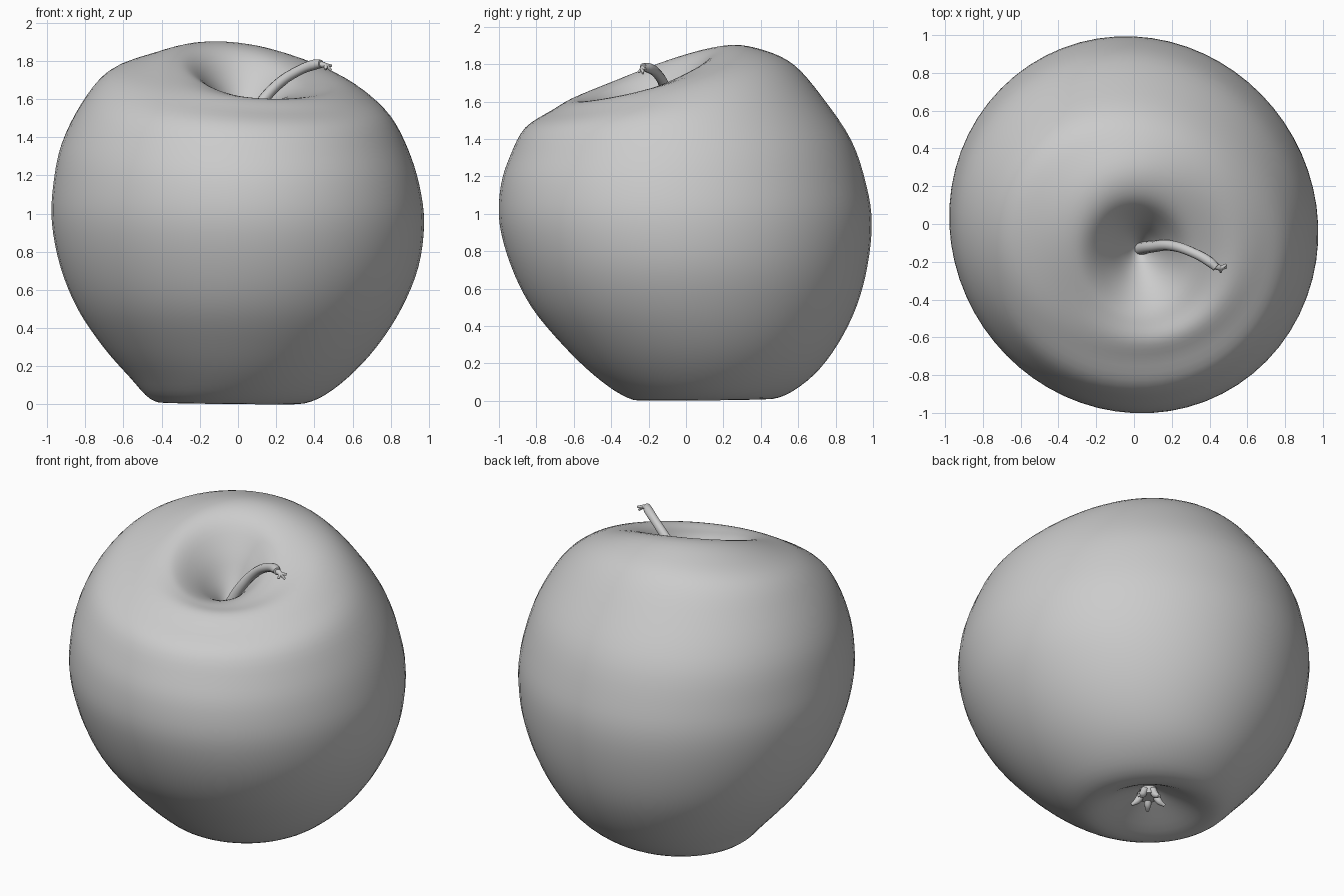
import bpy, bmesh
from math import sin, cos, tau

if "Cube" in bpy.data.objects:
    bpy.data.objects.remove(bpy.data.objects["Cube"])

SEGS, STEPS = 64, 4

# Apple rings, stem hollow to base hollow:
# right x, left x, back y, front y, height, height tilt along x, tilt along y
RINGS = [
    (.04, .02, -.12, -.14, 1.43, 0, 0),
    (.07, -.01, -.09, -.18, 1.46, 0, .01),
    (.12, -.06, -.04, -.25, 1.53, -.01, .03),
    (.20, -.14, .03, -.35, 1.63, -.03, .07),
    (.30, -.24, .13, -.45, 1.72, -.05, .12),
    (.42, -.34, .27, -.53, 1.75, -.06, .14),
    (.55, -.50, .43, -.62, 1.735, -.05, .13),
    (.68, -.69, .58, -.72, 1.67, -.05, .12),
    (.80, -.82, .73, -.86, 1.54, -.03, .08),
    (.89, -.925, .885, -.94, 1.35, -.01, .04),
    (.95, -.968, .965, -.99, 1.15),
    (.975, -.975, .993, -.997, .95),
    (.945, -.93, .97, -.935, .72),
    (.855, -.84, .91, -.825, .5),
    (.725, -.705, .81, -.66, .3),
    (.575, -.565, .685, -.495, .14),
    (.42, -.46, .53, -.34, .03),
    (.28, -.36, .40, -.22, .008, -.004, .004),
    (.14, -.17, .27, -.01, .07),
    (.02, -.02, .16, .12, .12),
]
RINGS = [tuple(r) + (0,) * (7 - len(r)) for r in RINGS]


def spline(p0, p1, p2, p3, t):
    return [.5 * (2 * b + (c - a) * t + (2 * a - 5 * b + 4 * c - d) * t * t
                  + (3 * b - a - 3 * c + d) * t ** 3)
            for a, b, c, d in zip(p0, p1, p2, p3)]


def smooth_rings(rings):
    out, last = [], len(rings) - 1
    for i in range(last):
        p = [rings[min(max(i + k, 0), last)] for k in (-1, 0, 1, 2)]
        out += [spline(*p, s / STEPS) for s in range(STEPS)]
    return out + [rings[-1]]


def finish(bm, name):
    bmesh.ops.recalc_face_normals(bm, faces=bm.faces)
    for f in bm.faces:
        f.smooth = True
    mesh = bpy.data.meshes.new(name)
    bm.to_mesh(mesh)
    bm.free()
    obj = bpy.data.objects.new(name, mesh)
    bpy.context.collection.objects.link(obj)
    return obj


def tube(name, points):
    """Tapered tube through (x, y, z, radius) points."""
    curve = bpy.data.curves.new(name, 'CURVE')
    curve.dimensions = '3D'
    curve.bevel_depth = 1
    curve.bevel_resolution = 3
    curve.use_fill_caps = True
    sp = curve.splines.new('BEZIER')
    sp.bezier_points.add(len(points) - 1)
    sp.resolution_u = 6
    for bp, (x, y, z, r) in zip(sp.bezier_points, points):
        bp.co = (x, y, z)
        bp.radius = r
        bp.handle_left_type = bp.handle_right_type = 'AUTO'
    obj = bpy.data.objects.new(name, curve)
    bpy.context.collection.objects.link(obj)
    return obj


# Fruit body: lopsided rings lofted together
bm = bmesh.new()
loops = []
for right, left, back, front, z, tx, ty in smooth_rings(RINGS):
    loop = []
    for k in range(SEGS):
        a = tau * k / SEGS
        c, s = cos(a), sin(a)
        w = 1 - .022 * sin(2 * a)
        loop.append(bm.verts.new(((right + left) / 2 + c * w * (right - left) / 2,
                                  (back + front) / 2 + s * w * (back - front) / 2,
                                  z + tx * c + ty * s)))
    loops.append(loop)
for lo, hi in zip(loops, loops[1:]):
    for k in range(SEGS):
        n = (k + 1) % SEGS
        bm.faces.new((lo[k], lo[n], hi[n], hi[k]))
bm.faces.new(loops[0])
bm.faces.new(loops[-1])
finish(bm, "apple_body")

# Stem with a frayed tip
tube("stem", [(.03, -.13, 1.42, .035), (.10, -.12, 1.55, .03), (.20, -.115, 1.67, .028),
              (.32, -.155, 1.75, .026), (.40, -.20, 1.78, .027), (.435, -.23, 1.785, .022)])
for i, tip in enumerate([(.49, -.23, 1.75), (.46, -.255, 1.755), (.49, -.215, 1.775)]):
    tube(f"stem_fray_{i}", [(.42, -.22, 1.783, .016), (.455, -.232, 1.778, .013), (*tip, .006)])

# Dried blossom end in the base hollow
CX, CY = .01, .14
tube("blossom_cup", [(CX, CY, .15, .045), (CX, CY, .09, .05), (CX, CY, .05, .06)])
for i in range(5):
    a = tau * i / 5 + .3
    c, s = cos(a), sin(a)
    tube(f"blossom_leaf_{i}", [(CX + .04 * c, CY + .04 * s, .08, .024),
                               (CX + .065 * c, CY + .065 * s, .04, .02),
                               (CX + .10 * c, CY + .10 * s, .018, .009)])
